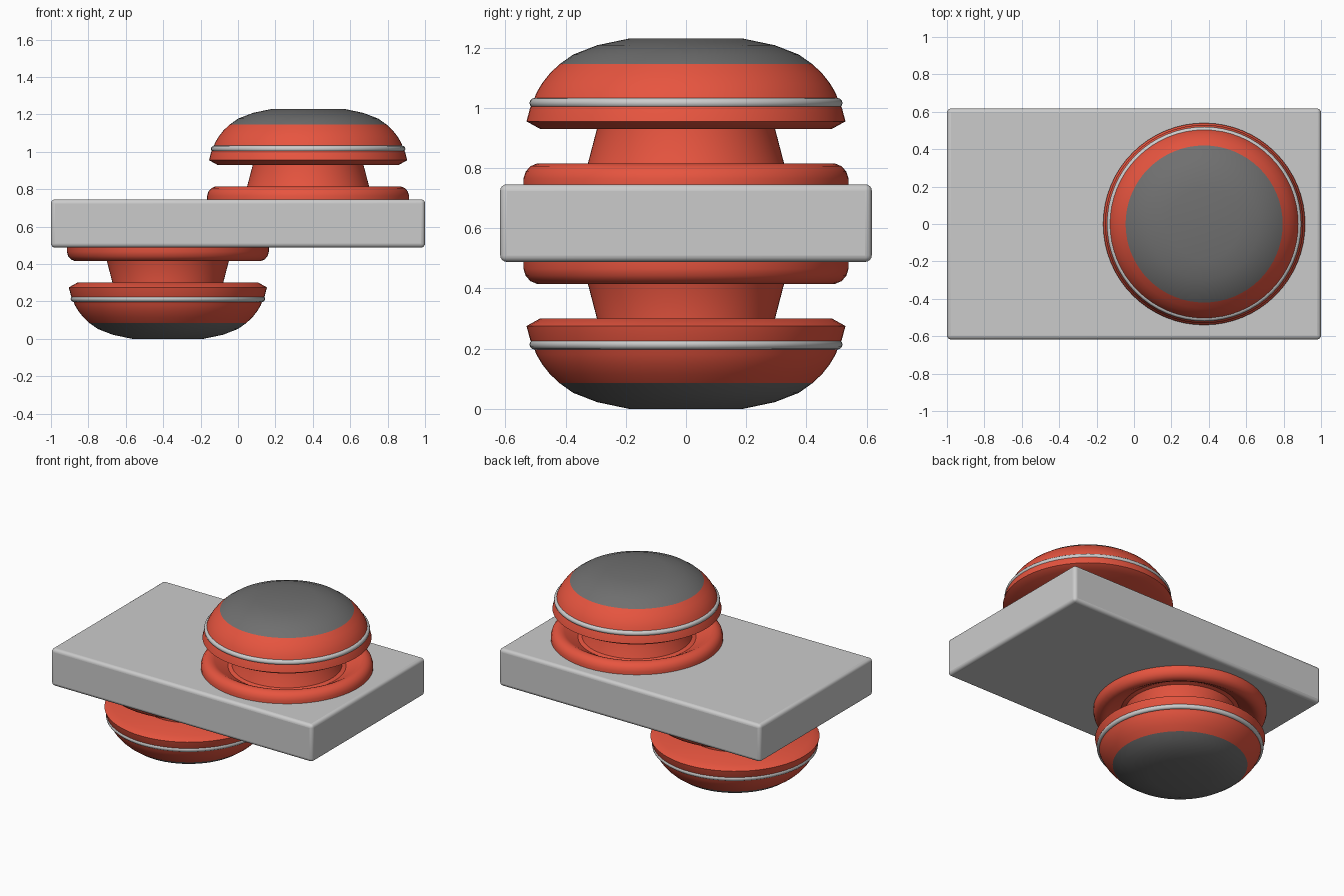
import bpy, bmesh, math
from mathutils import Matrix

if "Cube" in bpy.data.objects:
    bpy.data.objects.remove(bpy.data.objects["Cube"])

MID_Z = 0.615
SEGMENTS = 64


def material(name, color):
    m = bpy.data.materials.new(name)
    m.diffuse_color = color
    m.use_nodes = True
    m.node_tree.nodes["Principled BSDF"].inputs["Base Color"].default_value = m.diffuse_color
    return m


red = material("red_plastic", (0.80, 0.09, 0.05, 1))
dark = material("dark_grey", (0.16, 0.16, 0.16, 1))


def lathe(name, profile, mat, x, flip, closed=False):
    """Revolve (radius, z) points around the button axis; flip turns it under the plate."""
    bm = bmesh.new()
    rings = []
    for r, z in profile:
        if r == 0:
            rings.append([bm.verts.new((0, 0, z - MID_Z))] * SEGMENTS)
        else:
            rings.append([bm.verts.new((r * math.cos(a), r * math.sin(a), z - MID_Z))
                          for a in (2 * math.pi * i / SEGMENTS for i in range(SEGMENTS))])
    pairs = list(zip(rings, rings[1:]))
    if closed:
        pairs.append((rings[-1], rings[0]))
    for lo, hi in pairs:
        for i in range(SEGMENTS):
            j = (i + 1) % SEGMENTS
            bm.faces.new(list(dict.fromkeys((lo[i], lo[j], hi[j], hi[i]))))
    if flip:
        bmesh.ops.transform(bm, matrix=Matrix.Rotation(math.pi, 4, 'Y'), verts=bm.verts)
    bmesh.ops.recalc_face_normals(bm, faces=bm.faces)
    me = bpy.data.meshes.new(name)
    bm.to_mesh(me)
    bm.free()
    ob = bpy.data.objects.new(name, me)
    ob.location = (x, 0, MID_Z)
    bpy.context.collection.objects.link(ob)
    if mat:
        me.materials.append(mat)
    smooth(ob, 32)


def smooth(ob, angle):
    bpy.ops.object.select_all(action='DESELECT')
    ob.select_set(True)
    bpy.context.view_layer.objects.active = ob
    bpy.ops.object.shade_smooth_by_angle(angle=math.radians(angle))


# Central plate with softened edges
bpy.ops.mesh.primitive_cube_add(size=1, location=(0, 0, 0.617))
plate = bpy.context.object
plate.name = "plate"
plate.scale = (2, 1.235, 0.258)
bpy.ops.object.transform_apply(location=False, rotation=False, scale=True)
bev = plate.modifiers.new("soft_edges", 'BEVEL')
bev.width = 0.022
bev.segments = 4
smooth(plate, 35)

# Dished base flange running into the tapered neck
base = [(0, 0.735), (0.54, 0.735), (0.54, 0.765), (0.533, 0.788), (0.517, 0.806),
        (0.495, 0.815), (0.475, 0.815), (0.455, 0.806), (0.37, 0.757),
        (0.345, 0.765), (0.326, 0.815), (0.296, 0.93), (0.296, 0.95), (0, 0.95)]
# Red head: flat underside, lip, and dome flank
head = [(0, 0.93), (0.485, 0.93), (0.53, 0.955), (0.518, 1.0), (0.508, 1.02),
        (0.497, 1.05), (0.478, 1.082), (0.452, 1.115), (0.42, 1.145)]
# Dark crown closing the dome
crown = [(0.42, 1.145), (0.375, 1.177), (0.295, 1.208), (0.19, 1.23), (0, 1.23)]
# Grey trim ring around the head
trim = [(0.503 + 0.017 * math.cos(a), 1.016 + 0.017 * math.sin(a))
        for a in (2 * math.pi * i / 12 for i in range(12))]

# One button above on the right, one below on the left
for side, x, flip in (("upper", 0.375, False), ("lower", -0.375, True)):
    lathe(side + "_base_and_neck", base, red, x, flip)
    lathe(side + "_head", head, red, x, flip)
    lathe(side + "_crown", crown, dark, x, flip)
    lathe(side + "_trim_ring", trim, None, x, flip, closed=True)
